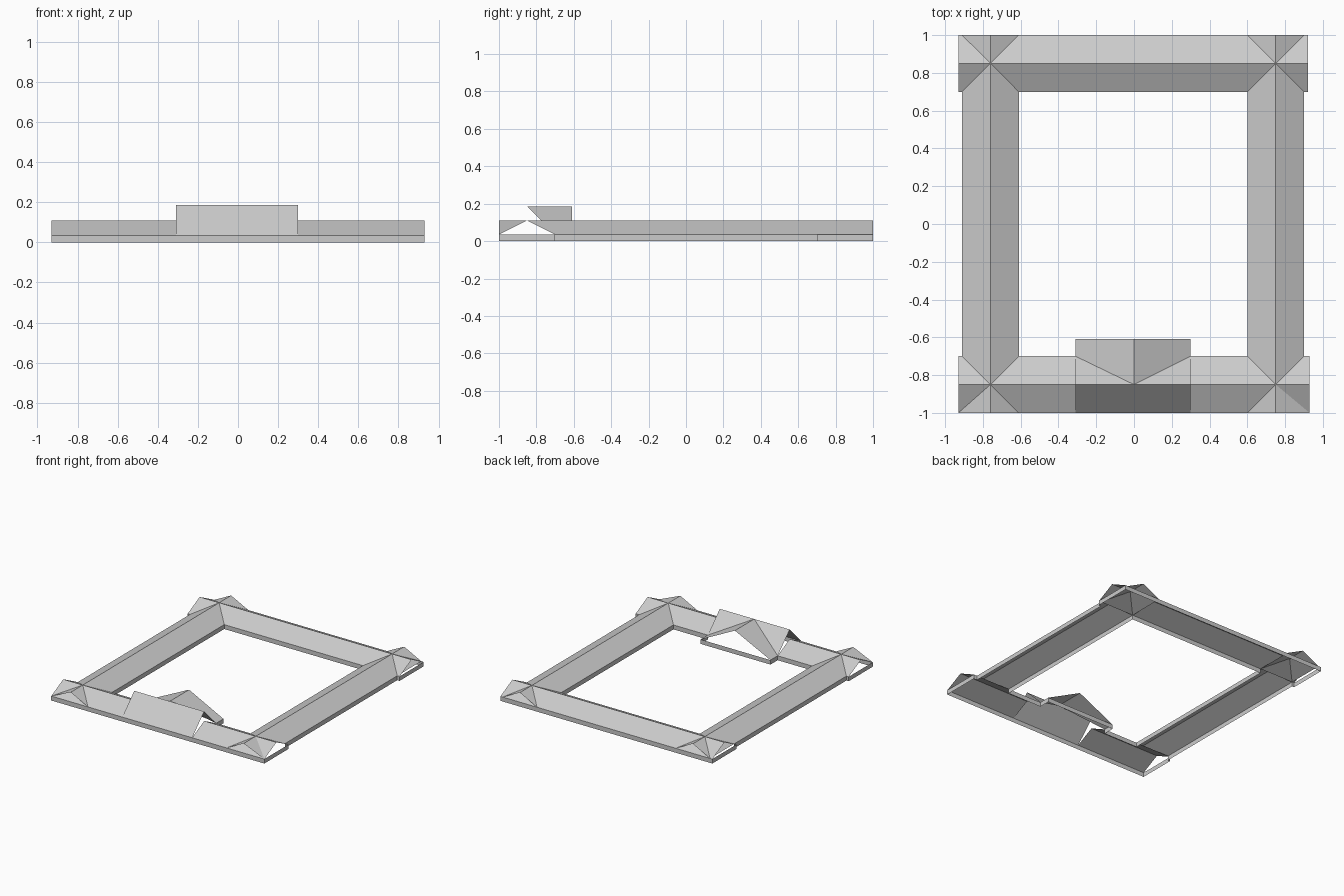
import bpy

if "Cube" in bpy.data.objects:
    bpy.data.objects.remove(bpy.data.objects["Cube"])

EAVE, RIDGE, TOP = 0.035, 0.11, 0.185   # eave, main ridge, porch ridge heights


def sheet(name, polys):
    """Make one flat-faced open surface from a few polygons."""
    verts, faces = [], []
    for poly in polys:
        faces.append(range(len(verts), len(verts) + len(poly)))
        verts.extend(poly)
    mesh = bpy.data.meshes.new(name)
    mesh.from_pydata(verts, [], [list(f) for f in faces])
    mesh.validate()
    obj = bpy.data.objects.new(name, mesh)
    bpy.context.collection.objects.link(obj)
    return obj


def gable_along_x(name, x0, x1, y_mid, half=0.15):
    """Open-ended gable roof whose ridge runs left to right."""
    sheet(name, [[(x0, y_mid + s * half, EAVE), (x1, y_mid + s * half, EAVE),
                  (x1, y_mid, RIDGE), (x0, y_mid, RIDGE)][::-s] for s in (-1, 1)])


def fascia(name, loop):
    """Vertical trim board along a closed outline."""
    polys = []
    for (xa, ya), (xb, yb) in zip(loop, loop[1:] + loop[:1]):
        polys.append([(xa, ya, 0), (xb, yb, 0), (xb, yb, EAVE), (xa, ya, EAVE)])
    sheet(name, polys)


# Back wing and the two halves of the front wing
gable_along_x("back_roof", -0.93, 0.92, 0.85)
gable_along_x("front_roof_left", -0.93, -0.31, -0.85)
gable_along_x("front_roof_right", 0.30, 0.93, -0.85)

# Side wings, with valleys into the front wing and small front gables
for name, xc, outer in (("left_roof", -0.76, -1), ("right_roof", 0.75, 1)):
    polys = []
    for s in (-1, 1):
        xe = xc + s * 0.15
        xf = outer * 0.93 if s == outer else xe
        slope = [(xc, -0.85, RIDGE), (xe, -0.70, EAVE), (xe, 1, EAVE), (xc, 1, RIDGE)]
        corner = [(xc, -0.85, RIDGE), (xc, -1, RIDGE), (xf, -1, EAVE)]
        polys += [slope[::s], corner[::s]]
    sheet(name, polys)

# Raised porch roof: steep front slope, rear ridge and valleys
porch = [[(-0.31, -1, EAVE), (0.30, -1, EAVE), (0.30, -0.85, TOP), (-0.31, -0.85, TOP)]]
for xe, s in ((-0.31, -1), (0.30, 1)):
    peak, valley = (0, -0.85, TOP), (xe, -0.70, EAVE)
    porch.append([peak, (xe, -0.85, TOP), valley][::s])
    porch.append([peak, valley, (xe, -0.61, EAVE), (0, -0.61, TOP)][::s])
sheet("porch_roof", porch)

# Trim boards around the outside and the courtyard
fascia("outer_fascia", [(-0.93, -1), (0.93, -1), (0.93, -0.7), (0.90, -0.7),
                        (0.90, 0.7), (0.92, 0.7), (0.92, 1), (-0.93, 1),
                        (-0.93, 0.7), (-0.91, 0.7), (-0.91, -0.7), (-0.93, -0.7)])
fascia("courtyard_fascia", [(-0.61, -0.7), (-0.61, 0.7), (0.60, 0.7), (0.60, -0.7),
                            (0.30, -0.7), (0.30, -0.61), (-0.31, -0.61), (-0.31, -0.7)])
